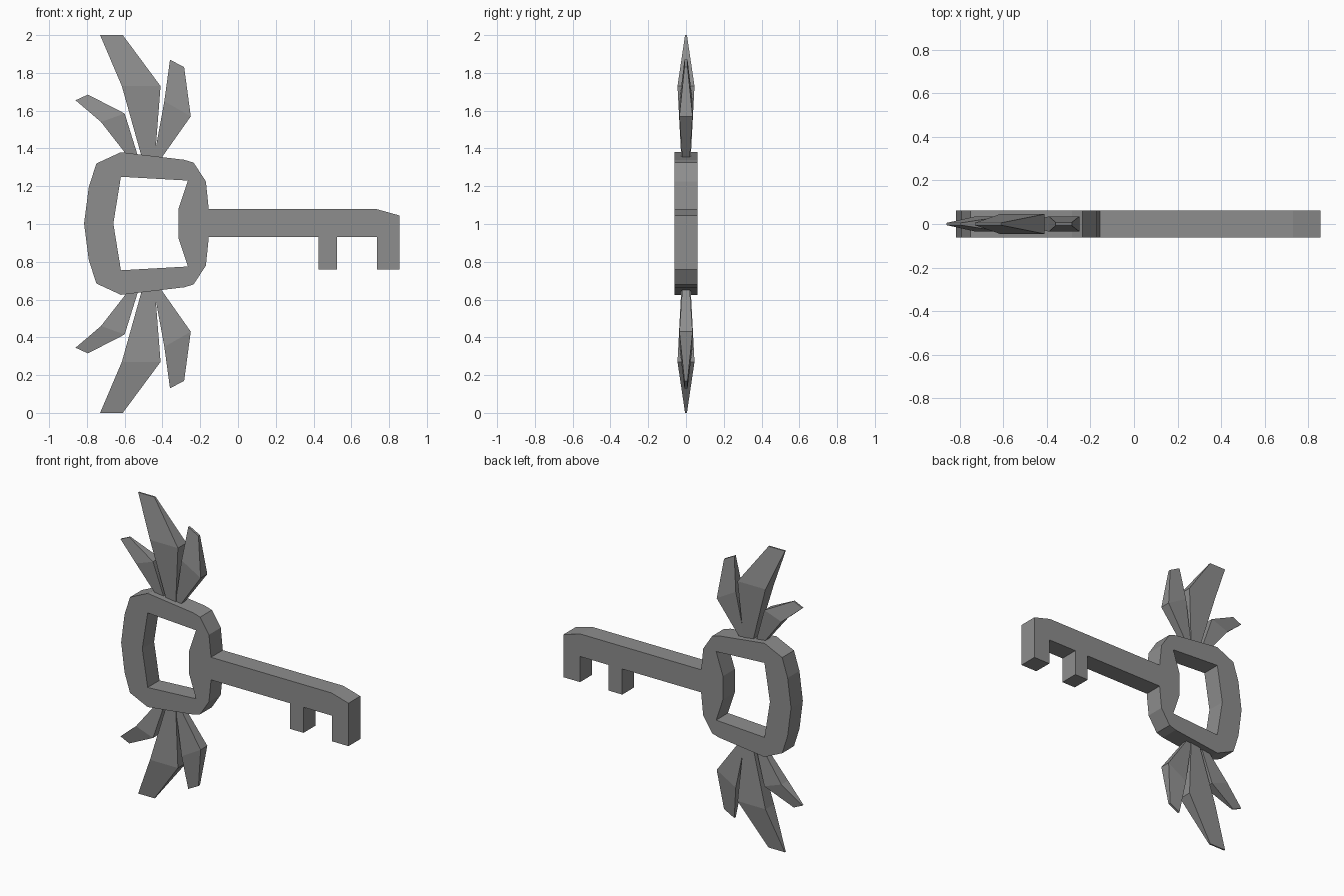
import bpy
import bmesh
from mathutils import Vector

cube = bpy.data.objects.get("Cube")
if cube:
    bpy.data.objects.remove(cube, do_unlink=True)

HALF = 0.062   # half thickness of the key body

grey = bpy.data.materials.new("plain_grey")
grey.use_nodes = True
colour = (0.27, 0.27, 0.27, 1)
grey.diffuse_color = colour
grey.node_tree.nodes["Principled BSDF"].inputs["Base Color"].default_value = colour


def finish(name, bm):
    bmesh.ops.recalc_face_normals(bm, faces=bm.faces)
    mesh = bpy.data.meshes.new(name)
    bm.to_mesh(mesh)
    bm.free()
    mesh.materials.append(grey)
    obj = bpy.data.objects.new(name, mesh)
    bpy.context.collection.objects.link(obj)
    return obj


def plate(name, loops):
    """Fill flat outlines in xz (later loops are holes) and thicken along y."""
    bm = bmesh.new()
    edges = []
    for loop in loops:
        verts = [bm.verts.new((x, -HALF, z)) for x, z in loop]
        edges += [bm.edges.new((a, b)) for a, b in zip(verts, verts[1:] + verts[:1])]
    bmesh.ops.triangle_fill(bm, edges=edges, use_beauty=True, normal=(0, -1, 0))
    result = bmesh.ops.extrude_face_region(bm, geom=bm.faces[:], use_keep_orig=True)
    moved = [g for g in result["geom"] if isinstance(g, bmesh.types.BMVert)]
    bmesh.ops.translate(bm, verts=moved, vec=Vector((0, 2 * HALF, 0)))
    return finish(name, bm)


def mirrored(half):
    """Close an upper half outline with its reflection about z = 1."""
    return half + [(x, 2.005 - z) for x, z in reversed(half) if abs(z - 1.0025) > 0.01]


def feather(name, rows, flip):
    """Loft rectangular sections: left point, right point, half thickness."""
    bm = bmesh.new()
    rings = []
    for (xl, zl), (xr, zr), t in rows:
        corners = [(xl, -t, zl), (xr, -t, zr), (xr, t, zr), (xl, t, zl)]
        rings.append([bm.verts.new((x, y, 2 - z if flip else z)) for x, y, z in corners])
    for low, high in zip(rings, rings[1:]):
        for i in range(4):
            j = (i + 1) % 4
            bm.faces.new((low[i], low[j], high[j], high[i]))
    bm.faces.new(rings[0][::-1])
    bm.faces.new(rings[-1])
    return finish(name, bm)


# Faceted ring with a window
outer = mirrored([(-0.815, 1.0025), (-0.79, 1.195), (-0.75, 1.32), (-0.62, 1.38),
                  (-0.285, 1.34), (-0.235, 1.325), (-0.17, 1.225), (-0.155, 1.08)])
window = mirrored([(-0.66, 1.0025), (-0.62, 1.25), (-0.265, 1.23), (-0.315, 1.08)])
plate("bow_ring", [outer, window])

# Shaft with its two teeth
plate("shaft_and_teeth", [[
    (-0.155, 1.08), (0.73, 1.08), (0.855, 1.045), (0.855, 0.76), (0.735, 0.76),
    (0.735, 0.93), (0.525, 0.93), (0.525, 0.76), (0.425, 0.76), (0.425, 0.93),
    (-0.155, 0.93)]])

# Feathers above and below, thickest in the middle
feathers = {
    "outer_feather": [((-0.585, 1.36), (-0.53, 1.36), 0.02),
                      ((-0.725, 1.54), (-0.60, 1.585), 0.035),
                      ((-0.86, 1.655), (-0.795, 1.685), 0.005)],
    "long_feather": [((-0.51, 1.355), (-0.44, 1.345), 0.025),
                     ((-0.615, 1.73), (-0.41, 1.73), 0.045),
                     ((-0.73, 2.0), (-0.61, 2.0), 0.005)],
    "inner_feather": [((-0.445, 1.35), (-0.405, 1.35), 0.02),
                      ((-0.39, 1.65), (-0.25, 1.57), 0.035),
                      ((-0.36, 1.87), (-0.285, 1.83), 0.008)],
}
for part, rows in feathers.items():
    feather("upper_" + part, rows, False)
    feather("lower_" + part, rows, True)
